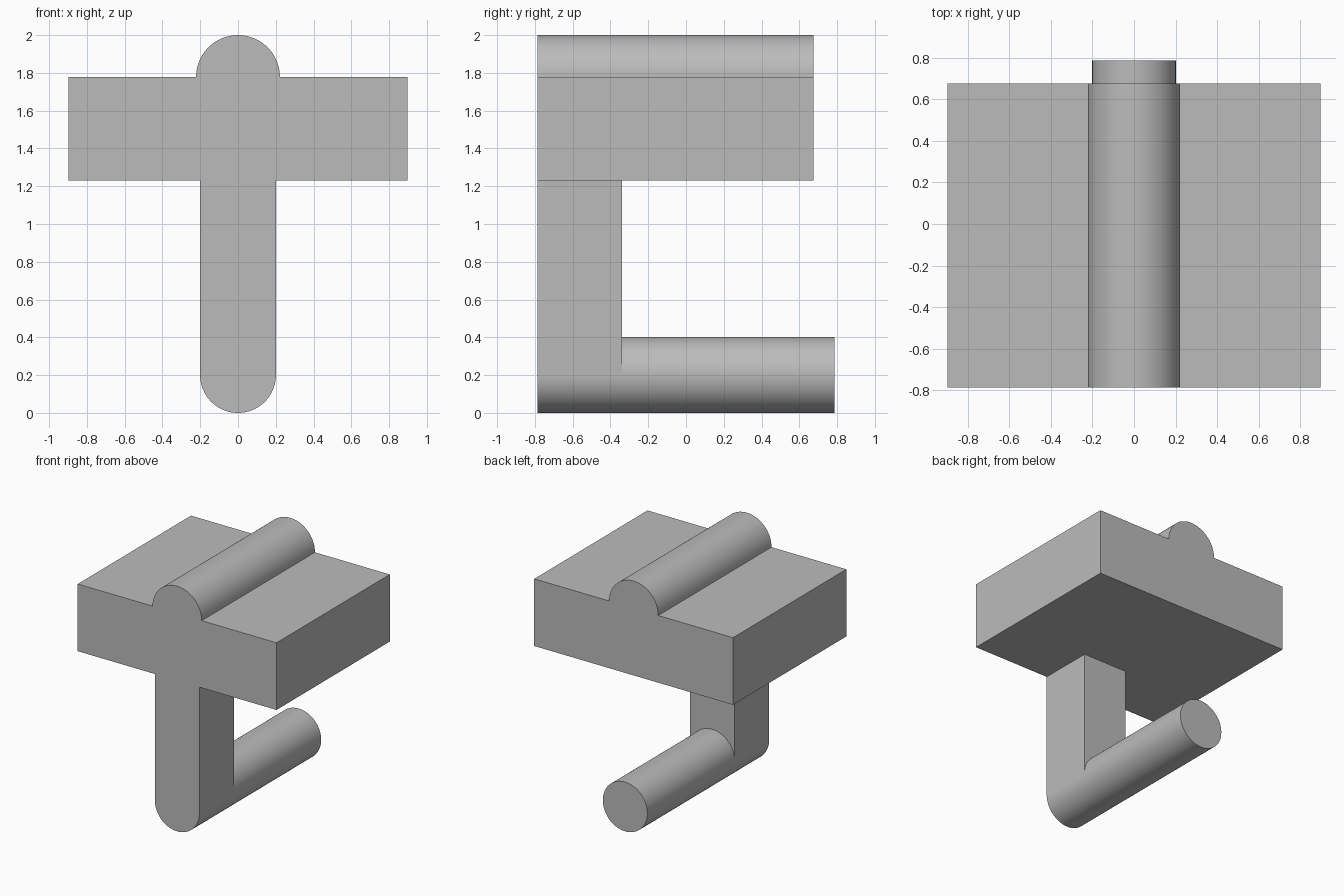
import bpy, bmesh, math

cube = bpy.data.objects.get("Cube")
if cube:
    bpy.data.objects.remove(cube, do_unlink=True)

grey = bpy.data.materials.new("light_grey")
grey.use_nodes = True
colour = (0.5, 0.5, 0.5, 1)
grey.diffuse_color = colour
grey.node_tree.nodes["Principled BSDF"].inputs["Base Color"].default_value = colour


def arc(radius, z, start, end, steps):
    """Points on an arc in the x-z plane, angles in degrees."""
    angles = [math.radians(start + (end - start) * i / steps) for i in range(steps + 1)]
    return [(radius * math.cos(a), z + radius * math.sin(a)) for a in angles]


def extrude_profile(name, profile, front, back):
    """Sweep an x-z outline along y from front to back."""
    bm = bmesh.new()
    face = bm.faces.new([bm.verts.new((x, front, z)) for x, z in profile])
    swept = bmesh.ops.extrude_face_region(bm, geom=[face])
    verts = [v for v in swept["geom"] if isinstance(v, bmesh.types.BMVert)]
    bmesh.ops.translate(bm, verts=verts, vec=(0, back - front, 0))
    bmesh.ops.recalc_face_normals(bm, faces=bm.faces)
    mesh = bpy.data.meshes.new(name)
    bm.to_mesh(mesh)
    bm.free()
    mesh.materials.append(grey)
    obj = bpy.data.objects.new(name, mesh)
    bpy.context.collection.objects.link(obj)
    bpy.ops.object.select_all(action="DESELECT")
    obj.select_set(True)
    bpy.context.view_layer.objects.active = obj
    bpy.ops.object.shade_smooth_by_angle(angle=math.radians(30))


FRONT, BACK = -0.785, 0.785
HEAD_BACK, POST_BACK = 0.675, -0.34
BOTTOM, TOP, HALF_WIDTH = 1.23, 1.778, 0.897
ROD = 0.201

# Wide block with a rounded ridge along its top
ridge = arc(0.222, TOP, 0, 180, 40)
block = [(-HALF_WIDTH, TOP), (-HALF_WIDTH, BOTTOM), (HALF_WIDTH, BOTTOM), (HALF_WIDTH, TOP)]
extrude_profile("ridged_block", ridge + block, FRONT, HEAD_BACK)

# Upright post with a rounded foot
foot = arc(ROD, ROD, 180, 360, 40)
extrude_profile("upright_post", foot + [(ROD, BOTTOM), (-ROD, BOTTOM)], FRONT, POST_BACK)

# Round bar running back from the foot
extrude_profile("round_bar", arc(ROD, ROD, 0, 360, 80)[:-1], POST_BACK, BACK)
